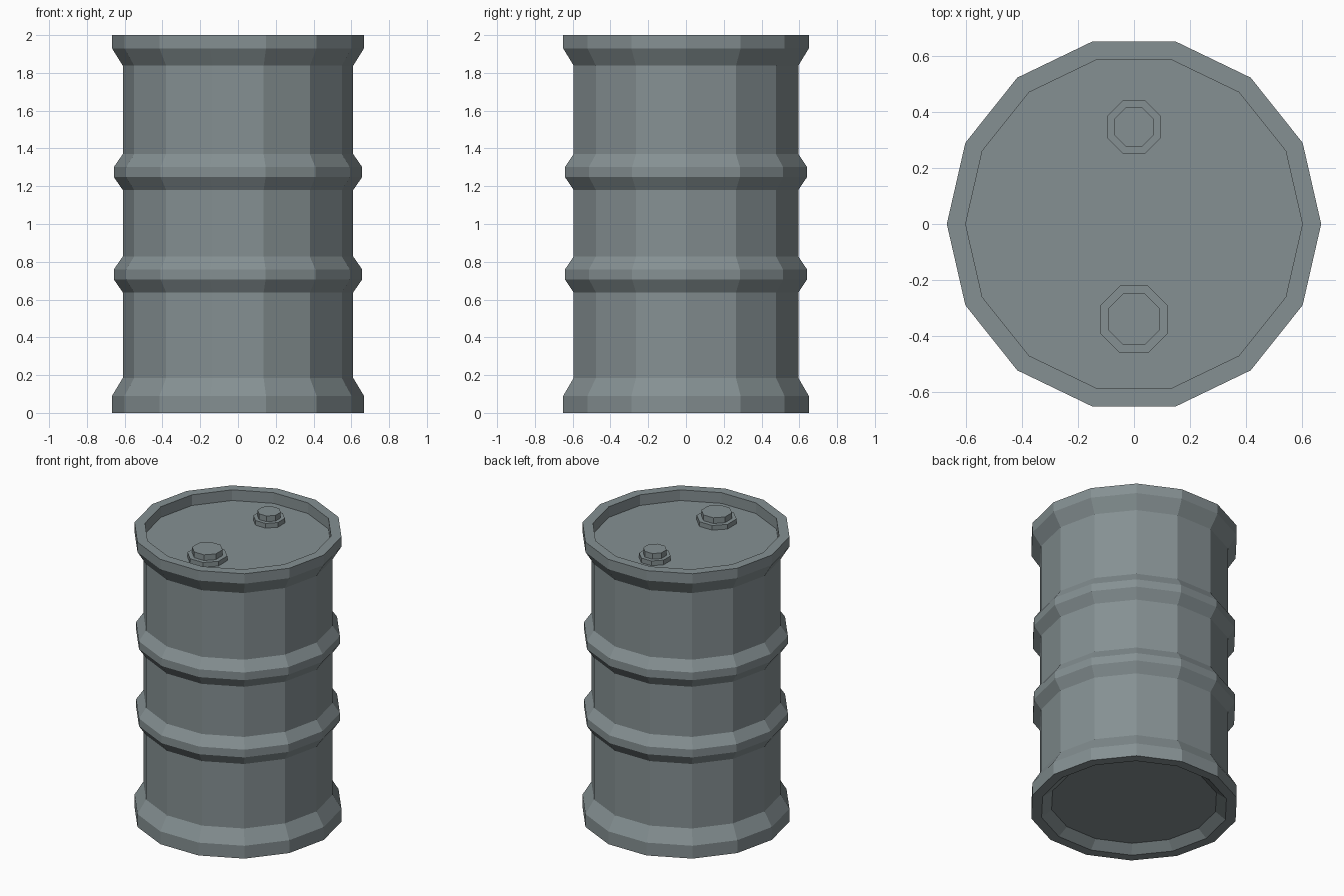
import bpy
import math

cube = bpy.data.objects.get("Cube")
if cube:
    bpy.data.objects.remove(cube, do_unlink=True)

# Single painted-steel colour
steel = bpy.data.materials.new("blue grey steel")
steel.use_nodes = True
colour = (0.235, 0.28, 0.29, 1)
steel.diffuse_color = colour
steel.node_tree.nodes["Principled BSDF"].inputs["Base Color"].default_value = colour


def lathe(name, profile, sides, turn=0.0, location=(0, 0, 0)):
    """Flat-shaded solid from (radius, height) points, listed bottom to top."""
    verts, faces = [], []
    for radius, z in profile:
        for i in range(sides):
            a = turn + math.tau * i / sides
            verts.append((radius * math.cos(a), radius * math.sin(a), z))
    for k in range(len(profile) - 1):
        low, high = k * sides, (k + 1) * sides
        for i in range(sides):
            j = (i + 1) % sides
            faces.append((low + i, low + j, high + j, high + i))
    faces.append(tuple(reversed(range(sides))))
    faces.append(tuple(range(len(verts) - sides, len(verts))))
    mesh = bpy.data.meshes.new(name)
    mesh.from_pydata(verts, [], faces)
    mesh.materials.append(steel)
    obj = bpy.data.objects.new(name, mesh)
    obj.location = location
    bpy.context.collection.objects.link(obj)
    return obj


BODY, RING, RIM, LID = 0.61, 0.657, 0.667, 0.6
LID_Z = 1.925


def ring(z):
    """Raised rolling hoop centred on height z."""
    return [(BODY, z - 0.095), (RING, z - 0.027), (RING, z + 0.027), (BODY, z + 0.095)]


# Drum shell with recessed base, two hoops, flared rims and sunken lid
shell = [(0.535, 0.05), (LID, 0), (RIM, 0), (RIM, 0.09), (BODY, 0.185)]
shell += ring(0.733) + ring(1.275)
shell += [(BODY, 1.838), (RIM, 1.93), (RIM, 2), (LID, 2), (LID, LID_Z)]
lathe("drum_shell", shell, 14)

# Octagonal bungs: a wide flange with a narrower cap
for name, y, flange, cap in (("large_bung", -0.34, 0.12, 0.092),
                             ("small_bung", 0.345, 0.095, 0.07)):
    corner = 1 / math.cos(math.pi / 8)
    profile = [(flange * corner, 0), (flange * corner, 0.033),
               (cap * corner, 0.033), (cap * corner, 0.073)]
    lathe(name, profile, 8, math.pi / 8, (0, y, LID_Z))
